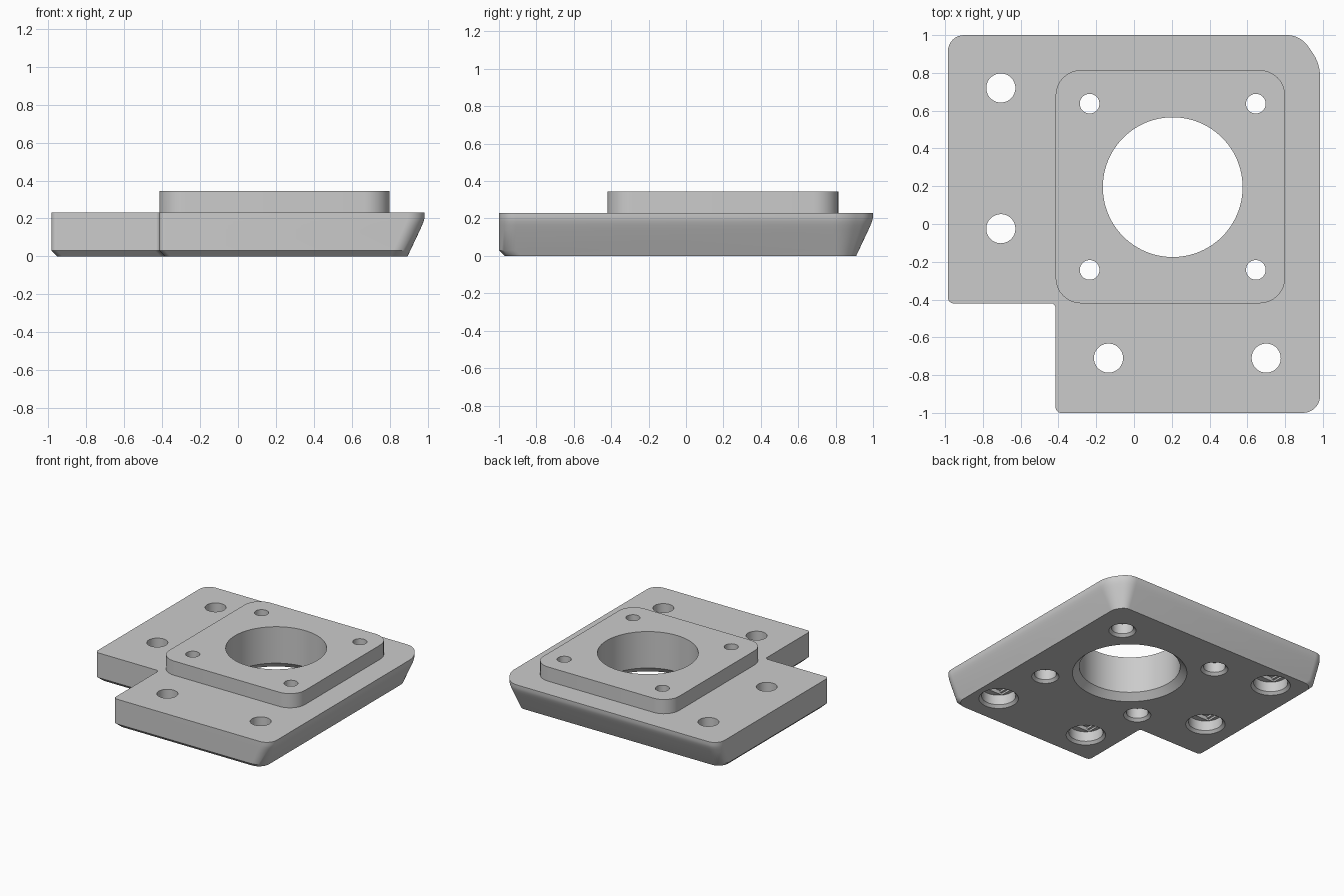
import bpy, bmesh, math
from mathutils import Vector

cube = bpy.data.objects.get("Cube")
if cube:
    bpy.data.objects.remove(cube)

grey = bpy.data.materials.new("plain_grey")
grey.use_nodes = True
grey.diffuse_color = (0.6, 0.6, 0.6, 1)
grey.node_tree.nodes["Principled BSDF"].inputs["Base Color"].default_value = (0.6, 0.6, 0.6, 1)


def rounded(corners, steps=8):
    """Outline with each (x, y, tangent length) corner turned into an arc-like curve."""
    pts = []
    for i, (x, y, t) in enumerate(corners):
        c = Vector((x, y))
        to_prev = (Vector(corners[i - 1][:2]) - c).normalized()
        to_next = (Vector(corners[(i + 1) % len(corners)][:2]) - c).normalized()
        a, b = c + to_prev * t, c + to_next * t
        w = math.sin(to_prev.angle(to_next) / 2)   # rational weight gives a true arc
        for k in range(steps + 1):
            s = k / steps
            wa, wc, wb = (1 - s) ** 2, 2 * s * (1 - s) * w, s * s
            pts.append((a * wa + c * wc + b * wb) / (wa + wc + wb))
    return pts


def loft(name, layers):
    """Solid skinned through (z, outline) layers, capped at both ends."""
    bm = bmesh.new()
    rings = [[bm.verts.new((p[0], p[1], z)) for p in pts] for z, pts in layers]
    n = len(rings[0])
    for low, high in zip(rings, rings[1:]):
        for i in range(n):
            j = (i + 1) % n
            bm.faces.new((low[i], low[j], high[j], high[i]))
    bm.faces.new(rings[0][::-1])
    bm.faces.new(rings[-1])
    bmesh.ops.recalc_face_normals(bm, faces=bm.faces)
    mesh = bpy.data.meshes.new(name)
    bm.to_mesh(mesh)
    bm.free()
    mesh.materials.append(grey)
    obj = bpy.data.objects.new(name, mesh)
    bpy.context.collection.objects.link(obj)
    return obj


def combine(target, tool, operation):
    tool.hide_render = True
    mod = target.modifiers.new(operation, 'BOOLEAN')
    mod.operation, mod.object, mod.solver = operation, tool, 'EXACT'
    bpy.context.view_layer.objects.active = target
    bpy.ops.object.modifier_apply(modifier=mod.name)
    bpy.data.objects.remove(tool)


def drill(target, x, y, profile, sides=64):
    """Cut a round stepped hole from (radius, z) pairs."""
    turn = [2 * math.pi * i / sides for i in range(sides)]
    layers = [(z, [(x + r * math.cos(a), y + r * math.sin(a)) for a in turn])
              for r, z in profile]
    combine(target, loft("hole_cutter", layers), 'DIFFERENCE')


def pocket(target, x, y, hx, hy, z0, z1):
    box = [(x - hx, y - hy), (x + hx, y - hy), (x + hx, y + hy), (x - hx, y + hy)]
    combine(target, loft("pocket_cutter", [(z0, box), (z1, box)]), 'DIFFERENCE')


def plate_outline(slope, chamfer):
    """L-shaped outline; slope insets right and back, chamfer insets the others."""
    right, back = 0.985 - slope, 1 - slope
    left, front = -0.985 + chamfer, -1 + chamfer
    cut_x, cut_y = -0.415 + chamfer, -0.42 + chamfer
    k = 1 - slope / 0.18
    return rounded([
        (cut_x, front, 0.03), (right, front, 0.09),
        (right, back - 0.15 * k, 0.07 * k), (right - 0.105 * k, back, 0.07 * k),
        (left, back, 0.085), (left, cut_y, 0.03), (cut_x, cut_y, 0.025)])


# Base plate with undercut right and back sides
plate = loft("mounting_plate", [
    (z, plate_outline(s, c)) for z, s, c in (
        (0, 0.09, 0.03), (0.03, 0.076, 0), (0.14, 0.024, 0), (0.165, 0.013, 0),
        (0.185, 0.005, 0), (0.205, 0, 0), (0.23, 0, 0))])

# Raised square pad
pad_outline = rounded([(-0.415, -0.42, 0.135), (0.8, -0.42, 0.135),
                       (0.8, 0.815, 0.135), (-0.415, 0.815, 0.135)])
combine(plate, loft("raised_pad", [(0.15, pad_outline), (0.345, pad_outline)]), 'UNION')

# Central bore with flared underside
drill(plate, 0.205, 0.195, [(0.435, -0.015), (0.37, 0.05), (0.37, 0.5)], 96)


def screw_hole(x, y, r, head, depth):
    """Through hole, chamfered head recess below and stepped ceiling pockets."""
    drill(plate, x, y, [(head + 0.03, -0.01), (head, 0.02), (head, depth),
                        (r, depth), (r, 0.5)])
    flat = r * 1.02
    pocket(plate, x, y, math.sqrt(head ** 2 - flat ** 2) * 0.99, flat, depth - 0.01, depth + 0.015)
    pocket(plate, x, y, flat, flat, depth - 0.01, depth + 0.03)


# Large plate screws, then the four pad screws
for x, y in ((-0.705, 0.72), (-0.705, -0.025), (-0.135, -0.71), (0.7, -0.71)):
    screw_hole(x, y, 0.077, 0.125, 0.1)
for sx in (-1, 1):
    for sy in (-1, 1):
        screw_hole(0.205 + 0.44 * sx, 0.197 + 0.44 * sy, 0.052, 0.08, 0.1)

# Smooth curved faces, keep hard edges
bpy.ops.object.select_all(action='DESELECT')
plate.select_set(True)
bpy.context.view_layer.objects.active = plate
bpy.ops.object.shade_smooth_by_angle(angle=math.radians(25))
